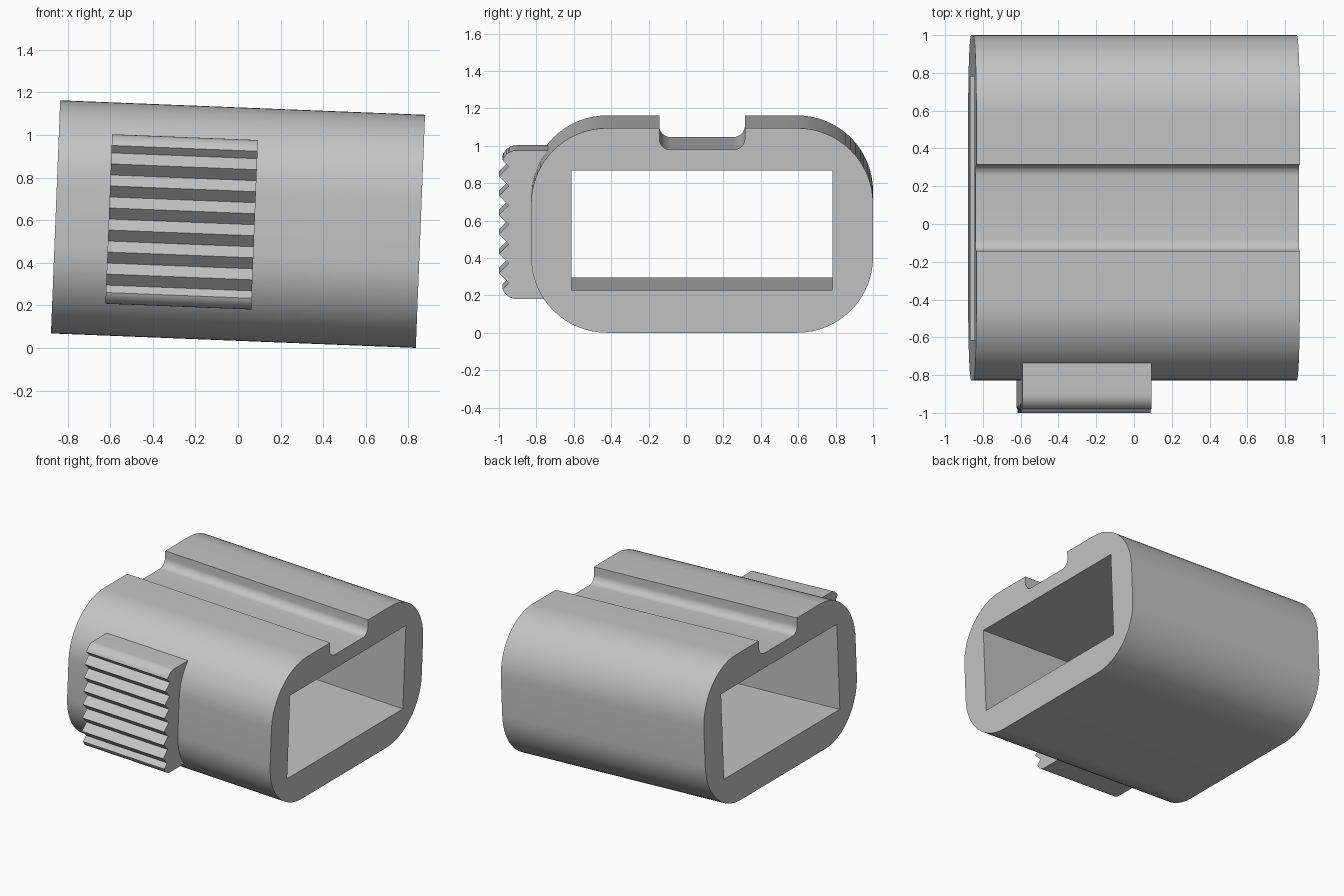
import bpy
import bmesh
import math
from mathutils import Vector

cube = bpy.data.objects.get("Cube")
if cube:
    bpy.data.objects.remove(cube, do_unlink=True)

TILT = math.radians(2.27)
CENTRE = (0, 0, 0.5815)

grey = bpy.data.materials.new("plain grey")
grey.use_nodes = True
colour = (0.55, 0.55, 0.55, 1)
grey.diffuse_color = colour
grey.node_tree.nodes["Principled BSDF"].inputs["Base Color"].default_value = colour


def arc(centre, radius, start, end, steps=16):
    """Points along an arc, angles in degrees."""
    angles = [math.radians(start + (end - start) * i / steps) for i in range(steps + 1)]
    return [(centre[0] + radius * math.cos(a), centre[1] + radius * math.sin(a)) for a in angles]


def extrude_profile(name, loops, x0, x1):
    """Fill closed (y, z) loops, holes included, and extrude them along x."""
    bm = bmesh.new()
    edges = []
    for loop in loops:
        verts = [bm.verts.new((x0, y, z)) for y, z in loop]
        edges += [bm.edges.new((v, verts[i - 1])) for i, v in enumerate(verts)]
    bmesh.ops.triangle_fill(bm, edges=edges, use_beauty=True, use_dissolve=False)
    result = bmesh.ops.extrude_face_region(bm, geom=bm.faces[:], use_keep_orig=True)
    moved = [g for g in result["geom"] if isinstance(g, bmesh.types.BMVert)]
    bmesh.ops.translate(bm, vec=Vector((x1 - x0, 0, 0)), verts=moved)
    bmesh.ops.recalc_face_normals(bm, faces=bm.faces)
    mesh = bpy.data.meshes.new(name)
    bm.to_mesh(mesh)
    bm.free()
    mesh.materials.append(grey)
    obj = bpy.data.objects.new(name, mesh)
    bpy.context.collection.objects.link(obj)
    obj.location = CENTRE
    obj.rotation_euler.y = TILT
    bpy.ops.object.select_all(action="DESELECT")
    obj.select_set(True)
    bpy.context.view_layer.objects.active = obj
    bpy.ops.object.shade_smooth_by_angle(angle=math.radians(30))
    return obj


# Sleeve: rounded outline with a grooved top and a rectangular opening
half_h, front, back, r = 0.5475, -0.828, 1.0, 0.405
low, high = -half_h + r, half_h - r
g0, g1, floor, gr = -0.143, 0.315, 0.432, 0.06
outline = (
    arc((back - r, low), r, -90, 0)
    + arc((back - r, high), r, 0, 90)
    + [(g1, half_h)]
    + arc((g1 - gr, floor + gr), gr, 0, -90, 8)
    + arc((g0 + gr, floor + gr), gr, 270, 180, 8)
    + [(g0, half_h)]
    + arc((front + r, high), r, 90, 180)
    + arc((front + r, low), r, 180, 270)
)
opening = [(-0.613, -0.32), (0.782, -0.32), (0.782, 0.322), (-0.613, 0.322)]
extrude_profile("sleeve", [outline, opening], -0.857, 0.857)

# Grip pad: rounded ends with a row of sawtooth ridges between them
top, pad_r, pitch, valleys = 0.398, 0.08, 0.1035, 7
tip_y, valley_y = -1.0, -0.948
ridges = []
for i in range(valleys):
    z = pitch * ((valleys - 1) / 2 - i)
    ridges.append((valley_y, z))
    if i < valleys - 1:
        ridges.append((tip_y, z - pitch / 2))
upper = arc((-0.905, top - pad_r), pad_r, 90, 160, 10)
lower = [(y, -z) for y, z in reversed(upper)]
pad = [(-0.72, top)] + upper + ridges + lower + [(-0.72, -top)]
extrude_profile("grip_pad", [pad], -0.607, 0.078)
